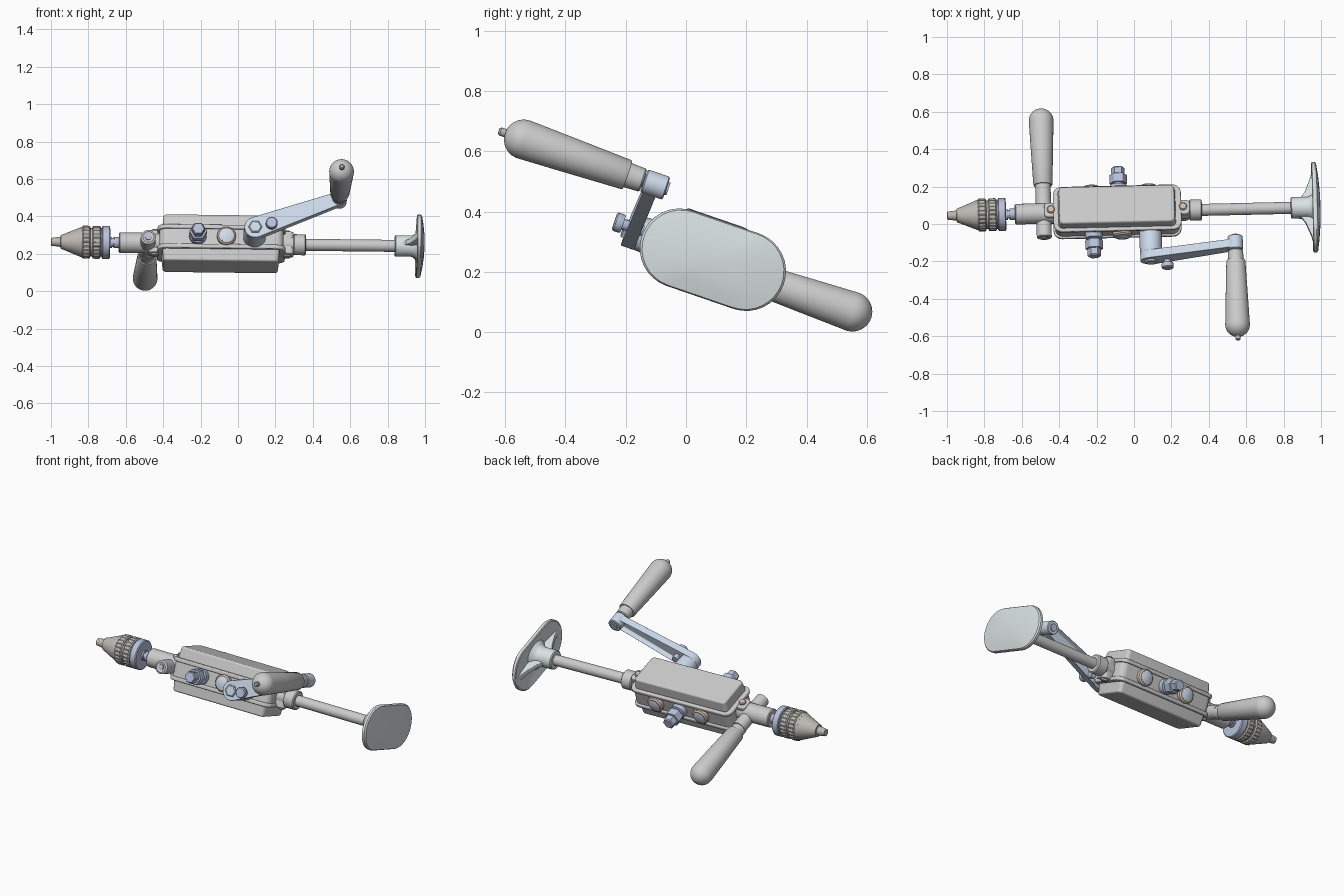
import bpy, bmesh
from math import sin, cos, pi, acos, atan2, hypot
from mathutils import Matrix, Vector

if "Cube" in bpy.data.objects:
    bpy.data.objects.remove(bpy.data.objects["Cube"])

# tilted frame of the whole tool: x = drill axis, y = handle direction
X = Vector((1, .023, -.012)).normalized()
Y = Vector((0, .946, -.325))
Y = (Y - X * Y.dot(X)).normalized()
Z = X.cross(Y)
M = Matrix.Translation((0, .067, .252)) @ Matrix((X, Y, Z)).transposed().to_4x4()


def material(name, rgb):
    m = bpy.data.materials.new(name)
    m.diffuse_color = (*rgb, 1)
    m.use_nodes = True
    m.node_tree.nodes["Principled BSDF"].inputs["Base Color"].default_value = m.diffuse_color
    return m


BLUE = material("blued_steel", (.48, .54, .70))
PALE = material("pale_blue", (.62, .71, .84))
PLATE = material("plate_paint", (.70, .76, .76))
WARM = material("warm_steel", (.50, .48, .45))
COPPER = material("copper", (.66, .52, .44))


def finish(name, bm, mat=None, bevel=0):
    bmesh.ops.remove_doubles(bm, verts=bm.verts, dist=1e-5)
    bmesh.ops.recalc_face_normals(bm, faces=bm.faces)
    me = bpy.data.meshes.new(name)
    bm.to_mesh(me)
    bm.free()
    ob = bpy.data.objects.new(name, me)
    bpy.context.collection.objects.link(ob)
    ob.matrix_world = M
    if mat:
        me.materials.append(mat)
    if bevel:
        b = ob.modifiers.new("bevel", 'BEVEL')
        b.width, b.segments, b.limit_method = bevel, 3, 'ANGLE'
    return ob


def loft(name, rings, mat=None, bevel=0):
    """Skin between closed rings of points, capping both ends."""
    bm = bmesh.new()
    vs = [[bm.verts.new(p) for p in r] for r in rings]
    n = len(vs[0])
    for a, b in zip(vs, vs[1:]):
        for i in range(n):
            bm.faces.new((a[i], a[(i + 1) % n], b[(i + 1) % n], b[i]))
    bm.faces.new(vs[0])
    bm.faces.new(vs[-1])
    return finish(name, bm, mat, bevel)


def lathe(name, profile, axis='x', at=(0, 0), n=40, mat=None, flute=0, bevel=0):
    """Turn (distance, radius) pairs about an axis; at = offset in the other two axes."""
    rings = []
    for t, r in profile:
        ring = []
        for i in range(n):
            a = 2 * pi * i / n
            k = max(r, .0006) * (1 - flute * (i % 4 > 1))
            p, q = at[0] + k * cos(a), at[1] + k * sin(a)
            ring.append({'x': (t, p, q), 'y': (p, t, q), 'z': (p, q, t)}[axis])
        rings.append(ring)
    return loft(name, rings, mat, bevel)


def slab(name, x0, x1, hv, w0, w1, rad, taper=0, bevel=.006):
    """Rounded-corner block; taper draws the w1 end in."""
    rings = []
    for w, d in ((w0, 0), (w1, taper)):
        ring = []
        for cx, cy, a0 in ((x1, hv, 0), (x0, hv, 90), (x0, -hv, 180), (x1, -hv, 270)):
            sx, sy = (-1 if cx == x1 else 1), (-1 if cy > 0 else 1)
            for k in range(7):
                a = (a0 + k * 15) * pi / 180
                ring.append((cx + sx * (rad + d) + rad * cos(a), cy + sy * (rad + d) + rad * sin(a), w))
        rings.append(ring)
    return loft(name, rings, None, bevel)


# gear housing: core, two rims and two tapered covers
slab("housing_core", -.422, .242, .117, -.05, .05, .04)
for s, tag in ((1, "upper"), (-1, "lower")):
    slab(tag + "_rim", -.432, .252, .127, s * .043, s * .066, .045)
    slab(tag + "_cover", -.407, .222, .11, s * .06, s * .13, .022, .007, .009)
    # clamp lugs with screws at each housing end
    for x, end in ((-.445, "front"), (.262, "rear")):
        slab(f"{end}_{tag}_lug", x - .035, x + .035, .04, 0, s * .062, .02)
        lathe(f"{end}_{tag}_lug_screw", [(s * .05, .021), (s * .07, .021), (s * .074, .016)], 'z', (x, 0), 20, COPPER)

# chuck and spindle
lathe("chuck_jaws", [(-1, .014), (-.998, .021), (-.95, .027), (-.94, .027)], mat=WARM)
lathe("chuck_nose", [(-.95, .024), (-.948, .036), (-.84, .08), (-.83, .08)], n=48, mat=WARM)
lathe("chuck_core", [(-.85, .076), (-.69, .076)], n=48, mat=WARM)
for i, (a, b) in enumerate(((-.835, -.79), (-.78, -.735))):
    lathe(f"chuck_knurl_{i + 1}", [(a, .081), (a + .006, .088), (b - .006, .088), (b, .081)], n=96, mat=WARM, flute=.05)
lathe("chuck_backplate", [(-.728, .083), (-.724, .088), (-.69, .088), (-.685, .083)], n=48, mat=BLUE)
lathe("spindle", [(-.7, .03), (-.675, .03), (-.675, .023), (-.665, .023), (-.665, .03), (-.62, .03)], mat=BLUE)
lathe("front_bearing", [(-.637, .05), (-.632, .055), (-.41, .055)])

# rear collar and rod
lathe("rear_neck", [(.23, .045), (.3, .045)])
lathe("rear_collar", [(.295, .05), (.3, .056), (.358, .056), (.363, .05)])
lathe("rear_rod", [(.3, .032), (.88, .032)])

# breast plate: domed stadium with socket and ribs


def stadium(x, s):
    ring = []
    for side in (1, -1):
        for k in range(17):
            a = -pi / 2 + pi * k / 16
            px, py = .117 + .132 * cos(a), .132 * sin(a)
            ring.append((x - .02 * s * s, side * px * s, side * py * s))
    return ring


loft("breast_plate", [stadium(.972, s) for s in (.05, .4, .7, .97)] + [stadium(.977, 1), stadium(.992, 1)]
     + [stadium(.998, s) for s in (.97, .7, .4, .05)], PLATE)
lathe("plate_socket", [(.838, .052), (.843, .057), (.93, .057), (.95, .066), (.972, .095)], mat=PLATE)
for s in (1, -1):
    rings = [[(x, s * v, w * t) for x, v, t in ((.885, .045, .7), (.915, .085, .8), (.945, .16, 1), (.964, .235, 1), (.985, .2, 1), (.985, .03, 1))]
             for w in (-.018, .018)]
    loft("plate_rib_" + ("back" if s > 0 else "front"), rings, PLATE, .004)
lathe("socket_set_screw", [(-.06, .012), (-.05, .012)], 'y', (.89, 0), 16, BLUE)


def grip(name, x, w, start, end, s):
    """Tapered grip with ferrule along +y or -y."""
    L = end - start
    prof = [(start - .055, .036), (start - .05, .04), (start, .042), (start, .048), (start + .005, .051), (start + L * .5, .06)]
    prof += [(end - .066 + .066 * sin(a * pi / 20), .066 * cos(a * pi / 20)) for a in range(11)]
    lathe(name, [(s * t, r) for t, r in prof], 'y', (x, w), 48)


# side handle through the front clamp
grip("side_handle", -.483, -.018, .165, .597, 1)
lathe("side_handle_sleeve", [(-.13, .02), (-.135, .03), (-.13, .04), (-.04, .041), (.13, .041)], 'y', (-.483, -.012))
lathe("side_handle_stud_end", [(-.137, .018), (-.1, .018)], 'y', (-.483, -.012), 6, BLUE)

# crank arm: tapered bar with a recess on the inner face
A, B, ra, rb = Vector((.085, 0)), Vector((.535, .172)), .058, .036
D = B - A
base, spread = atan2(D.y, D.x), acos((ra - rb) / hypot(*D))
outline = []
for c, r, lo, hi in ((A, ra, spread, 2 * pi - spread), (B, rb, -spread, spread)):
    for k in range(17):
        a = base + lo + (hi - lo) * k / 16
        outline.append((c.x + r * cos(a), c.y + r * sin(a)))
bm = bmesh.new()
outer = [bm.verts.new((x, -.282, w)) for x, w in outline]
inner = [bm.verts.new((x, -.235, w)) for x, w in outline]
bm.faces.new(outer)
top = bm.faces.new(inner)
for i in range(len(outer)):
    j = (i + 1) % len(outer)
    bm.faces.new((outer[i], outer[j], inner[j], inner[i]))
bmesh.ops.recalc_face_normals(bm, faces=bm.faces)
bmesh.ops.inset_individual(bm, faces=[top], thickness=.013, depth=-.025)
finish("crank_arm", bm, PALE, .003)
lathe("crank_hub", [(-.1, .052), (-.105, .06), (-.2, .06), (-.25, .056), (-.275, .05)], 'y', A, mat=PALE)
lathe("crank_hub_nut", [(-.26, .036), (-.29, .036), (-.294, .03)], 'y', A, 6, PALE)
lathe("crank_end_boss", [(-.212, .036), (-.216, .04), (-.286, .04), (-.29, .036)], 'y', B, mat=PALE)
lathe("crank_pin", [(-.205, .022), (-.31, .022)], 'y', B, 24, BLUE)
lathe("crank_lock_screw", [(-.23, .018), (-.3, .018), (-.3, .03), (-.305, .032), (-.325, .032), (-.33, .027)], 'y', (.172, .012), 24, BLUE)
grip("crank_handle", B.x, B.y, .348, .778, -1)
lathe("crank_handle_pin_tip", [(-.76, .014), (-.794, .014), (-.8, .009)], 'y', B, 16, WARM)

# hex plugs and bearing caps on both housing sides
for s, bolt, caps, tag in ((-1, -.218, (-.065,), "front"), (1, -.08, (-.225, .08), "back")):
    lathe(tag + "_plug_base", [(s * .11, .046), (s * .148, .046), (s * .152, .03), (s * .18, .03)], 'y', (bolt, 0), 32, BLUE)
    lathe(tag + "_plug_hex", [(s * .158, .048), (s * .208, .048)], 'y', (bolt, 0), 6, BLUE, 0, .003)
    lathe(tag + "_plug_head", [(s * .2, .036), (s * .244, .036), (s * .25, .031)], 'y', (bolt, 0), 6, BLUE)
    for i, x in enumerate(caps):
        lathe(f"{tag}_cap_ring_{i + 1}", [(s * .11, .05), (s * .135, .05), (s * .143, .042)], 'y', (x, 0), 40, COPPER)
        lathe(f"{tag}_cap_face_{i + 1}", [(s * .13, .037), (s * .144, .037), (s * .149, .022), (s * .15, 0)], 'y', (x, 0), 40, PALE)

# smooth shading with crisp edges
for ob in bpy.data.objects:
    ob.select_set(True)
    bpy.context.view_layer.objects.active = ob
bpy.ops.object.shade_smooth_by_angle(angle=.6)
